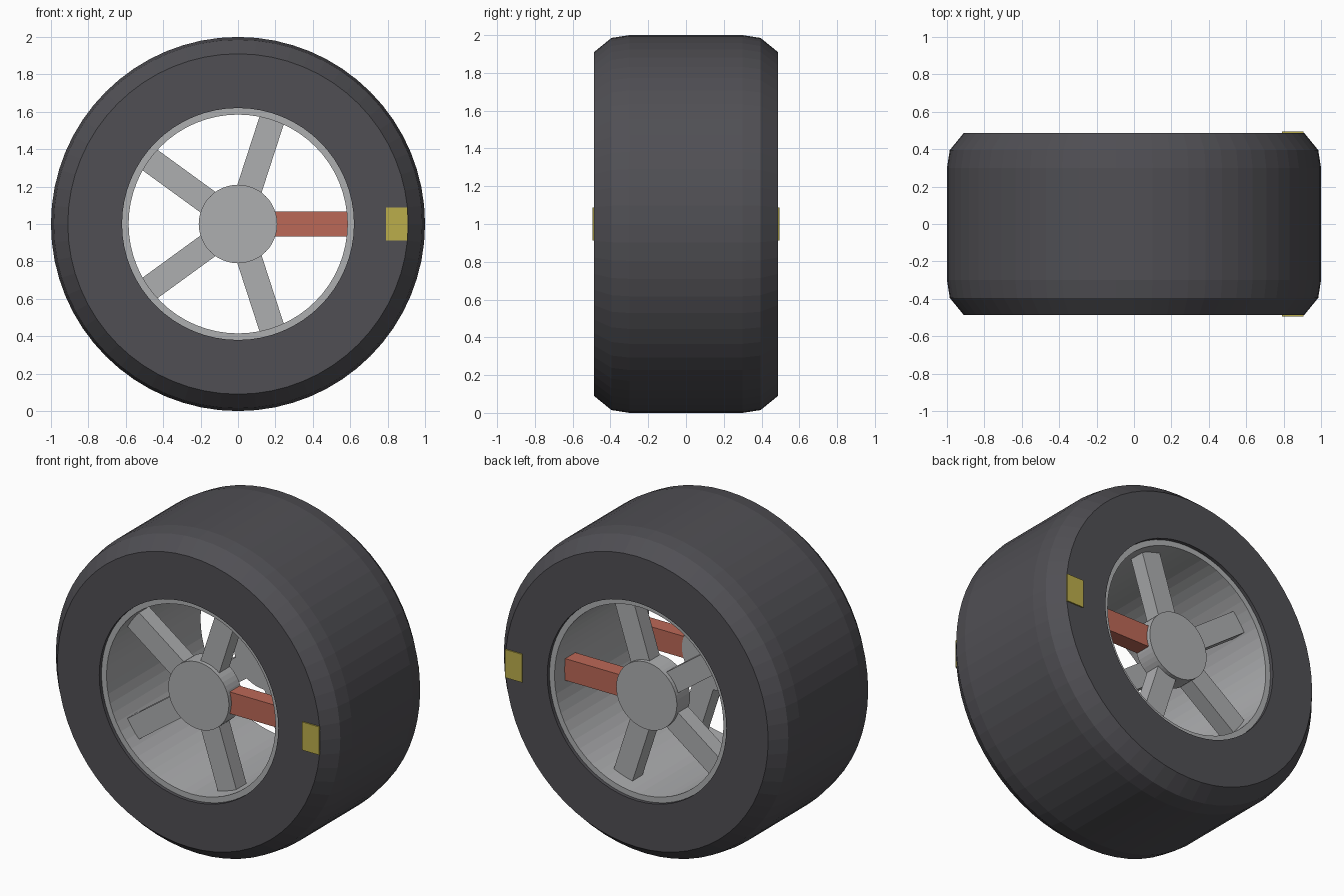
import bpy, bmesh
from math import pi, cos, sin, radians
from mathutils import Matrix

if "Cube" in bpy.data.objects:
    bpy.data.objects.remove(bpy.data.objects["Cube"], do_unlink=True)

AXIS_Z = 1.0


def material(name, rgb):
    m = bpy.data.materials.new(name)
    m.use_nodes = True
    m.diffuse_color = (*rgb, 1)
    m.node_tree.nodes["Principled BSDF"].inputs["Base Color"].default_value = (*rgb, 1)
    return m


rubber = material("dark rubber", (0.08, 0.078, 0.088))
metal = material("light grey metal", (0.42, 0.425, 0.435))
red = material("brick red", (0.50, 0.14, 0.095))
yellow = material("mustard yellow", (0.50, 0.42, 0.07))


def finish(bm, name, mat):
    bmesh.ops.recalc_face_normals(bm, faces=bm.faces)
    mesh = bpy.data.meshes.new(name)
    bm.to_mesh(mesh)
    bm.free()
    mesh.materials.append(mat)
    obj = bpy.data.objects.new(name, mesh)
    obj.location.z = AXIS_Z
    bpy.context.collection.objects.link(obj)
    return obj


def lathe(name, profile, mat, steps=64):
    """Turn a closed (radius, y) profile around the wheel axis."""
    bm = bmesh.new()
    rings = []
    for i in range(steps):
        a = 2 * pi * i / steps
        rings.append([bm.verts.new((r * cos(a), y, r * sin(a))) for r, y in profile])
    n = len(profile)
    for i in range(steps):
        a, b = rings[i], rings[(i + 1) % steps]
        for j in range(n):
            k = (j + 1) % n
            bm.faces.new((a[j], a[k], b[k], b[j]))
    return finish(bm, name, mat)


def box(name, x, y, z, mat, angle=0):
    """Box between ranges, turned around the wheel axis."""
    bm = bmesh.new()
    bmesh.ops.create_cube(bm, size=1)
    size = [r[1] - r[0] for r in (x, y, z)]
    mid = [(r[0] + r[1]) / 2 for r in (x, y, z)]
    bmesh.ops.transform(bm, verts=bm.verts, matrix=Matrix.Rotation(-angle, 4, "Y")
                        @ Matrix.Translation(mid) @ Matrix.Diagonal((*size, 1)))
    return finish(bm, name, mat)


# Tyre with chamfered shoulders
half = [(0.62, 0.487), (0.91, 0.487), (0.985, 0.395), (1.0, 0.30)]
lathe("tyre", half + [(r, -y) for r, y in reversed(half)], rubber)

# Rim barrel, slightly recessed in the tyre
lathe("rim", [(0.585, 0.465), (0.621, 0.465), (0.621, -0.465), (0.585, -0.465)], metal)

for side, s in (("front", -1), ("back", 1)):
    # Hub drum
    bm = bmesh.new()
    bmesh.ops.create_cone(bm, cap_ends=True, segments=48, radius1=0.21, radius2=0.21,
                          depth=0.13, matrix=Matrix.Translation((0, s * 0.325, 0))
                          @ Matrix.Rotation(pi / 2, 4, "X"))
    finish(bm, side + "_hub", metal)

    # Five spokes, one of them marked in red
    for i in range(5):
        box(f"{side}_spoke_{i + 1}", (0.15, 0.587), sorted((s * 0.265, s * 0.365)),
            (-0.068, 0.068), metal if i else red, radians(72 * i))

    # Marker plate on the sidewall
    box(side + "_marker", (0.79, 0.907), sorted((s * 0.486, s * 0.495)),
        (-0.088, 0.088), yellow)
